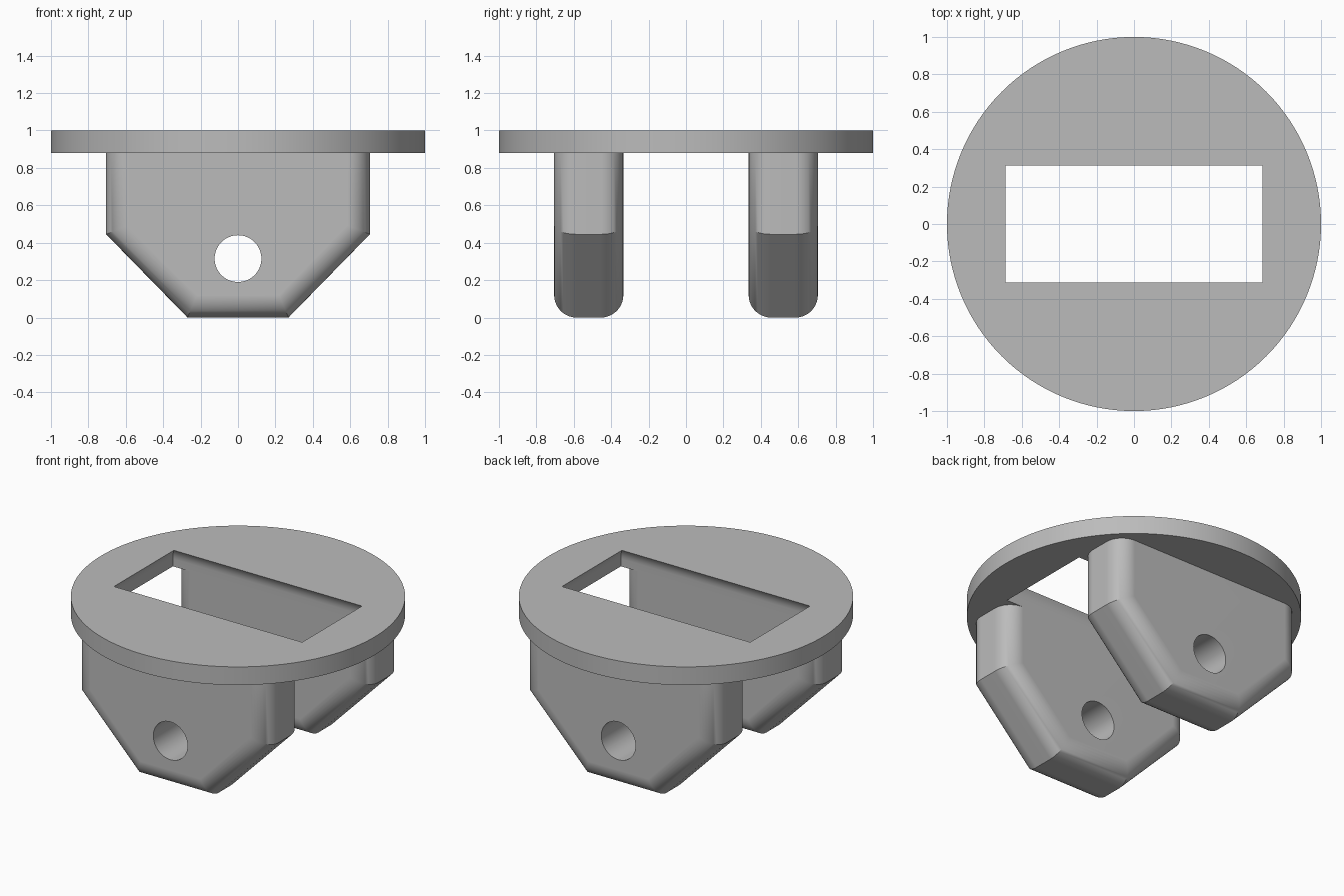
import bpy, bmesh, math

cube = bpy.data.objects.get("Cube")
if cube:
    bpy.data.objects.remove(cube, do_unlink=True)

ROUND = 0.12          # fillet radius
PLATE_BOTTOM = 0.88
INNER, OUTER = 0.335, 0.705

grey = bpy.data.materials.new("plain grey")
grey.use_nodes = True
grey.diffuse_color = (0.5, 0.5, 0.5, 1)
grey.node_tree.nodes["Principled BSDF"].inputs["Base Color"].default_value = (0.5, 0.5, 0.5, 1)


def new_object(name, bm):
    bmesh.ops.recalc_face_normals(bm, faces=bm.faces)
    mesh = bpy.data.meshes.new(name)
    bm.to_mesh(mesh)
    bm.free()
    mesh.materials.append(grey)
    ob = bpy.data.objects.new(name, mesh)
    bpy.context.collection.objects.link(ob)
    return ob


def fillet(bm, edges):
    bmesh.ops.bevel(bm, geom=edges, offset=ROUND, offset_type='OFFSET',
                    segments=10, profile=0.5, affect='EDGES')


def cylinder(name, radius, depth, segments):
    bm = bmesh.new()
    bmesh.ops.create_cone(bm, cap_ends=True, segments=segments,
                          radius1=radius, radius2=radius, depth=depth)
    return new_object(name, bm)


def cut(ob, cutter):
    """Subtract the cutter, apply the result and shade it."""
    mod = ob.modifiers.new("cut", 'BOOLEAN')
    mod.operation, mod.solver, mod.object = 'DIFFERENCE', 'EXACT', cutter
    bpy.ops.object.select_all(action='DESELECT')
    bpy.context.view_layer.objects.active = ob
    ob.select_set(True)
    bpy.ops.object.modifier_apply(modifier=mod.name)
    bpy.ops.object.shade_smooth_by_angle(angle=math.radians(30))
    ob.modifiers.new("flat face normals", 'WEIGHTED_NORMAL').keep_sharp = True


# Slot cutter: a box whose top edges are rounded, giving the slot a coved rim
bm = bmesh.new()
bmesh.ops.create_cube(bm, size=1)
for v in bm.verts:
    v.co.x *= 2 * 0.71
    v.co.y *= 2 * INNER
    v.co.z = 1.05 if v.co.z > 0 else 0.5
fillet(bm, [e for e in bm.edges if all(v.co.z > 1 for v in e.verts)])
slot_cutter = new_object("slot_cutter", bm)

# Round top plate with the slot
plate = cylinder("top_plate", 1, 1 - PLATE_BOTTOM, 128)
plate.location.z = (1 + PLATE_BOTTOM) / 2
bpy.context.view_layer.update()
cut(plate, slot_cutter)

# Pin hole cutter, running front to back
hole_cutter = cylinder("hole_cutter", 0.125, 3, 64)
hole_cutter.rotation_euler.x = math.pi / 2
hole_cutter.location.z = 0.315
bpy.context.view_layer.update()


# Hanging lugs with tapered lower corners and rounded rims
def lug(name, side):
    half = [(0.27, 0), (0.705, 0.445), (0.705, PLATE_BOTTOM)]
    outline = half + [(-x, z) for x, z in reversed(half)]
    bm = bmesh.new()
    face = bm.faces.new([bm.verts.new((x, side * INNER, z)) for x, z in outline])
    made = bmesh.ops.extrude_face_region(bm, geom=[face])["geom"]
    for v in made:
        if isinstance(v, bmesh.types.BMVert):
            v.co.y = side * OUTER
    if not face.is_valid or len(bm.faces) < len(outline) + 2:
        bm.faces.new([v for v in bm.verts if abs(v.co.y - side * INNER) < 1e-4])
    rim = [e for e in bm.edges
           if abs(e.verts[0].co.y - e.verts[1].co.y) < 1e-4
           and min(v.co.z for v in e.verts) < PLATE_BOTTOM - 0.01]
    bmesh.ops.recalc_face_normals(bm, faces=bm.faces)
    fillet(bm, rim)
    cut(new_object(name, bm), hole_cutter)


lug("front_lug", -1)
lug("back_lug", 1)

for cutter in (slot_cutter, hole_cutter):
    bpy.data.objects.remove(cutter, do_unlink=True)
